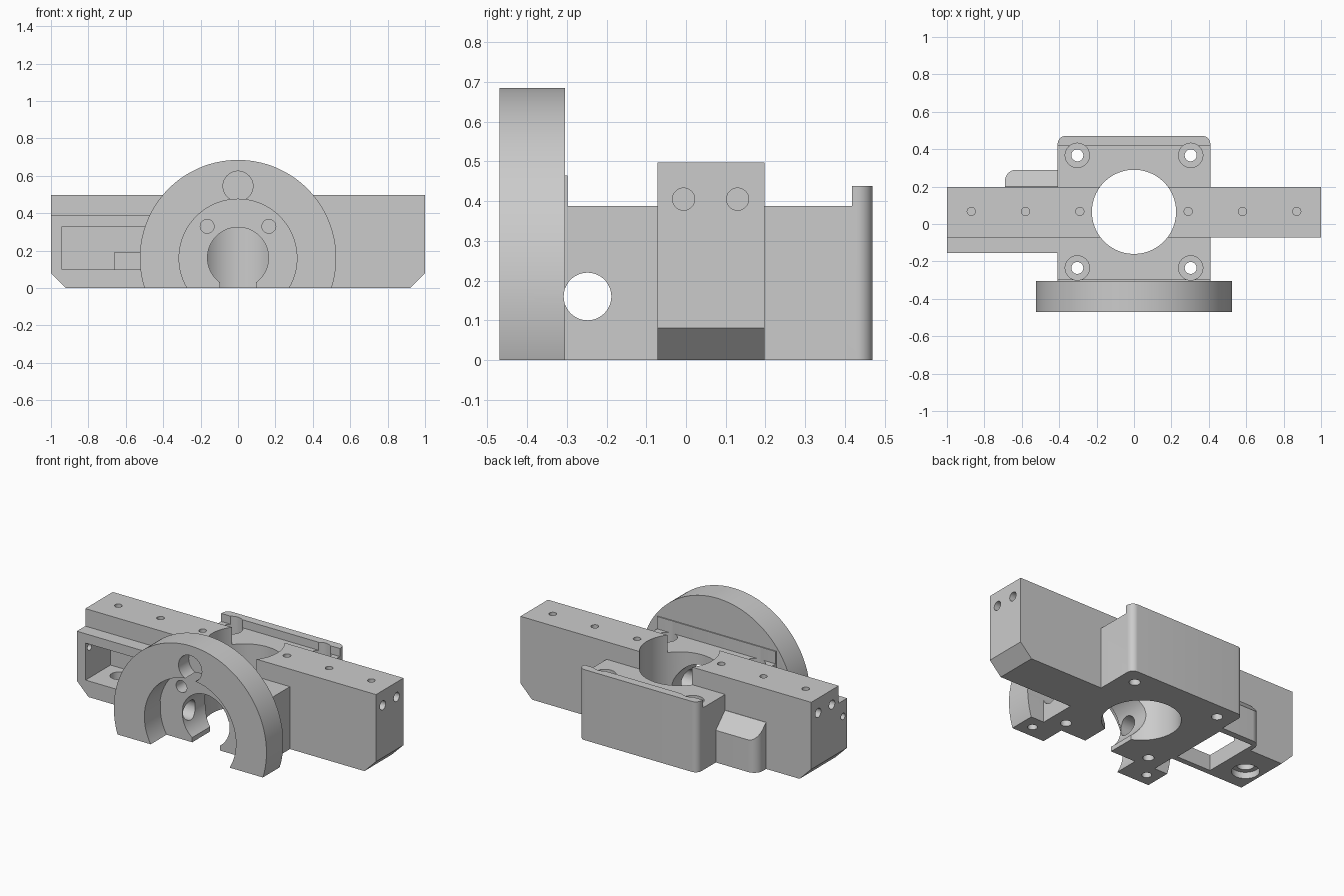
import bpy, bmesh, math
from mathutils import Vector

if "Cube" in bpy.data.objects:
    bpy.data.objects.remove(bpy.data.objects["Cube"])

metal = bpy.data.materials.new("machined_grey")
metal.diffuse_color = (0.6, 0.6, 0.6, 1)
metal.use_nodes = True
metal.node_tree.nodes["Principled BSDF"].inputs["Base Color"].default_value = metal.diffuse_color


def prism(name, pts, axis, lo, hi):
    """Extrude a 2D outline along an axis: x -> (y,z), y -> (x,z), z -> (x,y)."""
    place = {"x": lambda a, b, t: (t, a, b),
             "y": lambda a, b, t: (a, t, b),
             "z": lambda a, b, t: (a, b, t)}[axis]
    bm = bmesh.new()
    face = bm.faces.new([bm.verts.new(place(a, b, lo)) for a, b in pts])
    ext = bmesh.ops.extrude_face_region(bm, geom=[face])
    verts = [g for g in ext["geom"] if isinstance(g, bmesh.types.BMVert)]
    bmesh.ops.translate(bm, verts=verts, vec=Vector(place(0, 0, hi - lo)))
    bmesh.ops.recalc_face_normals(bm, faces=bm.faces)
    mesh = bpy.data.meshes.new(name)
    bm.to_mesh(mesh)
    bm.free()
    mesh.materials.append(metal)
    ob = bpy.data.objects.new(name, mesh)
    bpy.context.collection.objects.link(ob)
    return ob


def box(name, x0, x1, y0, y1, z0, z1):
    return prism(name, [(x0, y0), (x1, y0), (x1, y1), (x0, y1)], "z", z0, z1)


def arc(a, b, r, start=0, end=360, n=96):
    closed = end - start == 360
    steps = n if closed else n + 1
    return [(a + r * math.cos(math.radians(start + (end - start) * i / n)),
             b + r * math.sin(math.radians(start + (end - start) * i / n)))
            for i in range(steps)]


def rod(axis, a, b, r, lo, hi, n=32):
    return prism("cutter", arc(a, b, r, n=n), axis, lo, hi)


def combine(target, others, operation):
    bpy.context.view_layer.objects.active = target
    for ob in others:
        mod = target.modifiers.new("join", "BOOLEAN")
        mod.operation = operation
        mod.solver = "EXACT"
        mod.object = ob
        bpy.ops.object.modifier_apply(modifier=mod.name)
        bpy.data.objects.remove(ob)


# Central block with rounded rear corners
W, R = 0.408, 0.04
rear = arc(W - R, 0.47 - R, R, 0, 90, 10) + arc(-W + R, 0.47 - R, R, 90, 180, 10)
body = prism("carriage_body", [(-W, -0.308), (W, -0.308)] + rear, "z", 0, 0.388)

# Raised lips at the rear and front of the block
rear_lip = prism("rear_lip", [(-W, 0.418), (W, 0.418)] + rear, "z", 0.2, 0.438)
front_lip = box("front_lip", -W, W, -0.32, -0.298, 0.2, 0.465)

# Cross beam with chamfered lower ends
beam = prism("beam", [(-0.92, 0), (0.92, 0), (1, 0.08), (1, 0.497), (-1, 0.497), (-1, 0.08)],
             "y", -0.072, 0.198)
# Lower front shelf on the left arm
shelf = prism("shelf", [(-0.92, 0), (-0.35, 0), (-0.35, 0.388), (-1, 0.388), (-1, 0.08)],
              "y", -0.155, 0.0)
# Rear tab with rounded corner and sloping top
tab = prism("rear_tab", [(-0.35, 0.15), (-0.35, 0.29)] + arc(-0.63, 0.23, 0.06, 90, 180, 12)
            + [(-0.69, 0.15)], "z", 0, 0.29)
slope = prism("cutter", [(0.2, 0.29), (0.32, 0.17), (0.32, 0.35), (0.2, 0.35)], "x", -0.8, -0.3)
combine(tab, [slope], "DIFFERENCE")

# Round front flange, cut flat at the base
flange = prism("flange", arc(0, 0.16, 0.525, n=128), "y", -0.47, -0.305)
combine(flange, [
    box("cutter", -1, 1, -1, 1, -1, 0),
    rod("y", 0, 0.16, 0.315, -0.6, -0.314, 96),
    rod("y", 0, 0.545, 0.08, -0.6, -0.37, 48),
], "DIFFERENCE")

combine(body, [rear_lip, front_lip, beam, shelf, tab, flange], "UNION")

# Main bore, front passage with its bottom slot, and cross hole
cuts = [
    rod("z", 0, 0.065, 0.225, -0.1, 0.7, 96),
    rod("y", 0, 0.162, 0.163, -0.6, 0.05, 96),
    box("cutter", -0.095, 0.095, -0.6, 0.05, -0.1, 0.04),
    rod("x", -0.248, 0.16, 0.06, -0.6, 0.6, 48),
]
for s in (-1, 1):
    # Counterbored mounting holes
    for y in (0.367, -0.235):
        cuts += [rod("z", s * 0.303, y, 0.032, -0.1, 0.6),
                 rod("z", s * 0.303, y, 0.065, 0.32, 0.6, 48)]
    # Tapped holes along the beam top
    for x in (0.29, 0.58, 0.87):
        cuts.append(rod("z", s * x, 0.067, 0.022, 0.4, 0.6, 24))
    # Beam end holes
    for y in (-0.006, 0.13):
        cuts.append(rod("x", y, 0.405, 0.028, min(s * 0.9, s * 1.1), max(s * 0.9, s * 1.1)))
    # Flange foot holes and flange face holes
    cuts.append(rod("z", s * 0.42, -0.39, 0.028, -0.1, 0.1))
    cuts.append(rod("y", s * 0.165, 0.33, 0.037, -0.6, -0.15 if s < 0 else -0.25))

# Left arm pocket, bottom opening, floor hole and end hole
cuts += [
    box("cutter", -0.94, -0.42, -0.3, 0.09, 0.1, 0.33),
    box("cutter", -0.66, -0.42, -0.12, 0.25, -0.1, 0.19),
    rod("z", -0.82, 0.0, 0.05, -0.1, 0.2),
    rod("z", -0.82, 0.0, 0.08, -0.1, 0.04, 48),
    rod("x", -0.115, 0.29, 0.02, -1.1, -0.9, 24),
]
combine(body, cuts, "DIFFERENCE")

# Smooth round walls, crisp edges
bpy.ops.object.select_all(action="DESELECT")
body.select_set(True)
bpy.context.view_layer.objects.active = body
bpy.ops.object.shade_smooth_by_angle(angle=math.radians(30))
